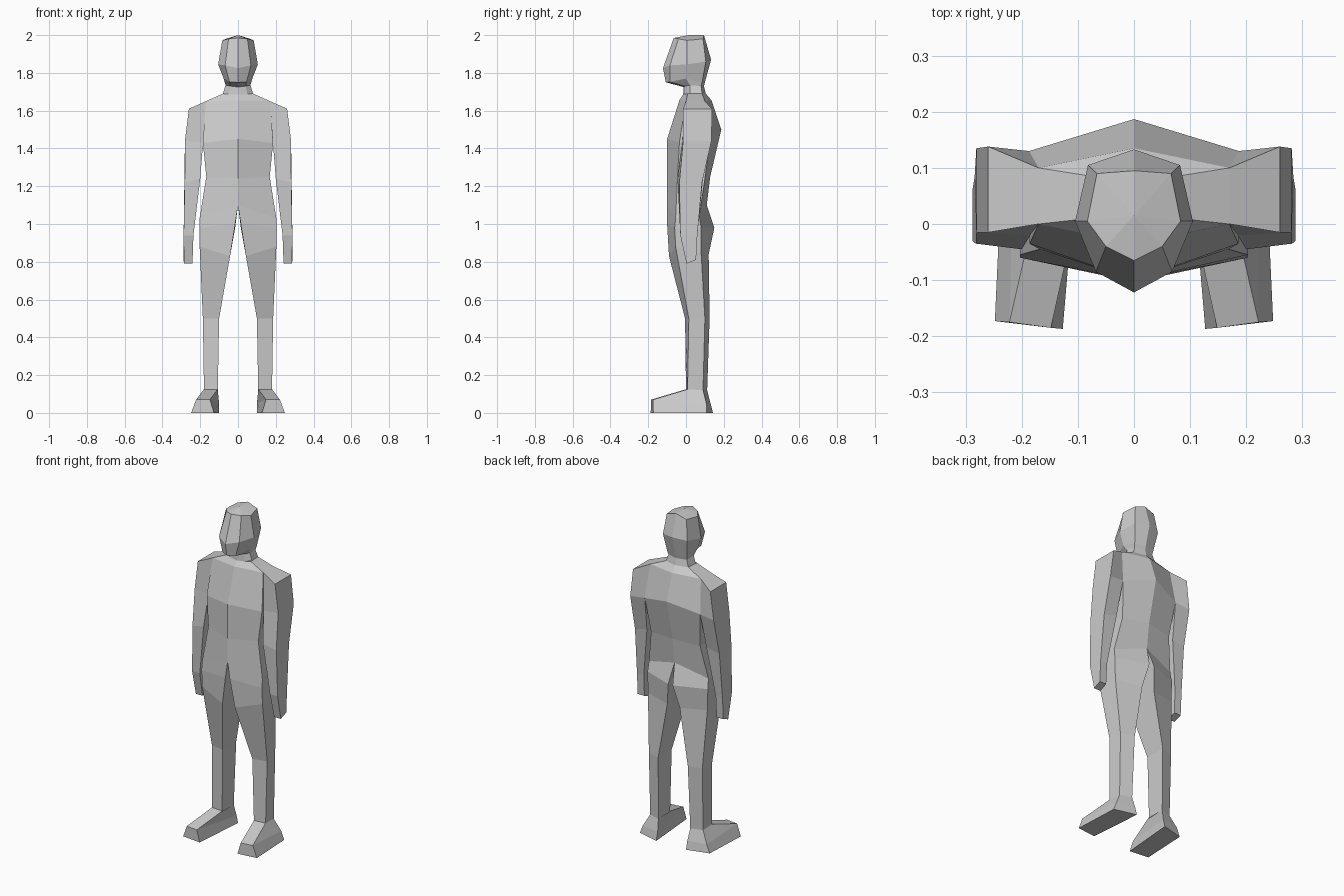
import bpy, bmesh

cube = bpy.data.objects.get("Cube")
if cube:
    bpy.data.objects.remove(cube, do_unlink=True)

grey = bpy.data.materials.new("plain grey")
grey.use_nodes = True
grey.diffuse_color = (0.6, 0.6, 0.6, 1)
bsdf = next(n for n in grey.node_tree.nodes if n.type == 'BSDF_PRINCIPLED')
bsdf.inputs["Base Color"].default_value = (0.6, 0.6, 0.6, 1)
bsdf.inputs["Roughness"].default_value = 0.8


def whole(half):
    """Close a half ring (front centre to back centre) with its mirror image."""
    return half + [(-x, y, z) for x, y, z in reversed(half[1:-1])]


def loft(name, rings, top=None, cap_start=False, cap_end=False, mirror=False):
    """Skin a stack of rings with flat quads; top is an optional peak point."""
    bm = bmesh.new()
    loops = [[bm.verts.new(p) for p in ring] for ring in rings]
    n = len(loops[0])
    for a, b in zip(loops, loops[1:]):
        for i in range(n):
            j = (i + 1) % n
            bm.faces.new((a[i], a[j], b[j], b[i]))
    if top:
        peak = bm.verts.new(top)
        for i in range(n):
            bm.faces.new((peak, loops[0][(i + 1) % n], loops[0][i]))
    if cap_start:
        bm.faces.new(loops[0])
    if cap_end:
        bm.faces.new(loops[-1])
    bmesh.ops.recalc_face_normals(bm, faces=bm.faces)
    if not (cap_end or cap_start or top):
        # open tubes: make sure the skin faces outwards
        mid = sum((v.co for v in bm.verts), bm.verts[:][0].co * 0) / len(bm.verts)
        if sum(f.normal.dot(f.calc_center_median() - mid) * f.calc_area() for f in bm.faces) < 0:
            bmesh.ops.reverse_faces(bm, faces=bm.faces)
    me = bpy.data.meshes.new(name)
    bm.to_mesh(me)
    bm.free()
    me.materials.append(grey)
    ob = bpy.data.objects.new(name, me)
    bpy.context.collection.objects.link(ob)
    if mirror:
        ob.modifiers.new("mirror", 'MIRROR')
    return ob


# head and neck: crown, brow, jaw, neck top, neck base
head = [
    [(0, -.065, 1.985), (.05, -.04, 1.98), (.083, .005, 1.972), (.066, .09, 1.98), (0, .095, 2.0)],
    [(0, -.122, 1.825), (.068, -.085, 1.84), (.105, .005, 1.845), (.082, .105, 1.86), (0, .133, 1.87)],
    [(0, -.107, 1.75), (.045, -.085, 1.752), (.076, .0, 1.77), (.066, .085, 1.75), (0, .1, 1.75)],
    [(0, -.012, 1.725), (.04, -.005, 1.73), (.066, .02, 1.735), (.062, .08, 1.73), (0, .095, 1.73)],
    [(0, -.015, 1.685), (.05, -.005, 1.688), (.08, .02, 1.69), (.075, .085, 1.69), (0, .105, 1.69)],
]
loft("head_and_neck", [whole(r) for r in head], top=(0, .015, 2.0))

# torso: neck base, shoulders, chest, waist, hips
torso = [
    [(0, -.015, 1.685), (.08, .01, 1.69), (.075, .085, 1.69), (0, .105, 1.69)],
    [(0, -.035, 1.655), (.17, .0, 1.65), (.17, .1, 1.65), (0, .135, 1.655)],
    [(0, -.1, 1.45), (.186, -.035, 1.43), (.187, .13, 1.45), (0, .187, 1.5)],
    [(0, -.1, 1.24), (.168, -.045, 1.25), (.165, .1, 1.24), (0, .128, 1.25)],
    [(0, -.1, 1.1), (.203, -.055, 1.03), (.2, .07, 1.04), (0, .11, 1.1)],
]
loft("torso", [whole(r) for r in torso])

# arms: shoulder, armpit, elbow, wrist, hand
arm = [
    [(.17, .0, 1.65), (.26, -.015, 1.61), (.26, .138, 1.61), (.17, .1, 1.65)],
    [(.185, -.02, 1.43), (.281, -.015, 1.44), (.281, .135, 1.44), (.187, .13, 1.45)],
    [(.2, -.045, 1.24), (.282, -.035, 1.22), (.284, .085, 1.22), (.2, .09, 1.24)],
    [(.236, -.03, .94), (.288, -.03, .94), (.288, .06, .94), (.242, .06, .94)],
    [(.241, .003, .79), (.286, .003, .79), (.288, .053, .81), (.243, .053, .81)],
]
loft("arms", arm, cap_start=True, cap_end=True, mirror=True)

# legs: hip, seat, thigh, knee, ankle
leg = [
    [(0, -.1, 1.1), (.203, -.055, 1.03), (.2, .07, 1.04), (0, .11, 1.1)],
    [(.015, -.1, 1.0), (.203, -.06, .98), (.203, .08, .98), (.015, .15, .98)],
    [(.042, -.09, .83), (.203, -.055, .88), (.2, .08, .85), (.042, .12, .84)],
    [(.1, -.005, .5), (.186, .015, .5), (.18, .1, .5), (.1, .125, .5)],
    [(.107, .0, .12), (.18, .008, .12), (.178, .09, .12), (.107, .112, .12)],
]
loft("legs", leg, cap_end=True, mirror=True)

# feet: ankle down to a splayed sole, with the toe edge raised above it
foot = [
    [(.107, .0, .125), (.18, .008, .125), (.178, .09, .12), (.107, .112, .12)],
    [(.148, -.185, .07), (.222, -.175, .07), (.215, .108, .05), (.1, .13, .05)],
    [(.127, -.187, 0), (.248, -.173, 0), (.235, .108, 0), (.1, .143, 0)],
]
loft("feet", foot, cap_start=True, cap_end=True, mirror=True)
